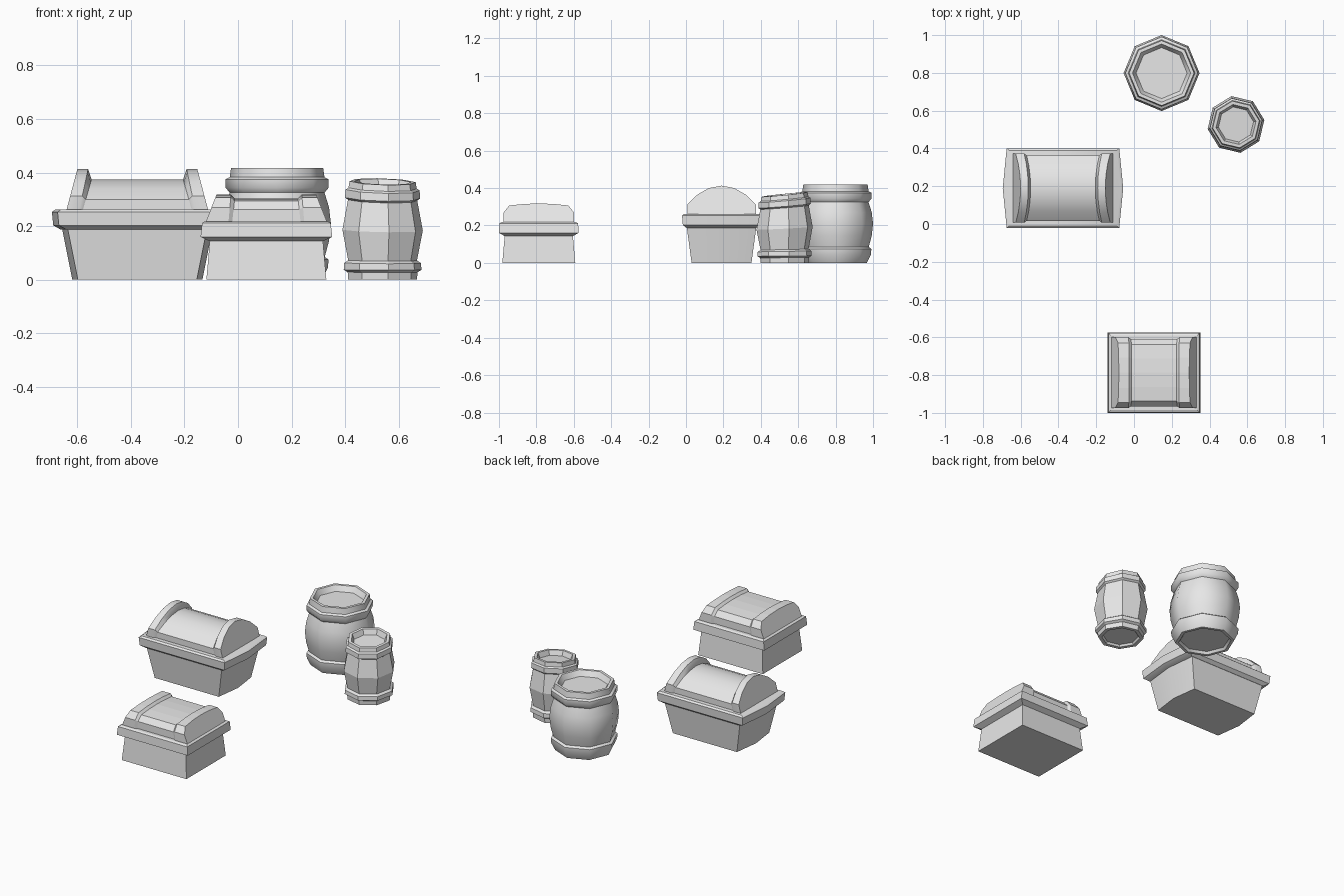
import bpy, bmesh, math

if "Cube" in bpy.data.objects:
    bpy.data.objects.remove(bpy.data.objects["Cube"])

grey = bpy.data.materials.new("plain_grey")
grey.use_nodes = True
grey.diffuse_color = (0.8, 0.8, 0.8, 1)
grey.node_tree.nodes["Principled BSDF"].inputs["Base Color"].default_value = (0.8, 0.8, 0.8, 1)


def loft(name, rings, location, smooth_angle=0):
    """Skin a stack of equal-sized rings and cap both ends."""
    bm = bmesh.new()
    loops = [[bm.verts.new(p) for p in ring] for ring in rings]
    count = len(loops[0])
    for a, b in zip(loops, loops[1:]):
        for i in range(count):
            j = (i + 1) % count
            bm.faces.new((a[i], a[j], b[j], b[i]))
    bm.faces.new(loops[0][::-1])
    bm.faces.new(loops[-1])
    bmesh.ops.recalc_face_normals(bm, faces=bm.faces)
    mesh = bpy.data.meshes.new(name)
    bm.to_mesh(mesh)
    bm.free()
    mesh.materials.append(grey)
    obj = bpy.data.objects.new(name, mesh)
    obj.location = location
    bpy.context.collection.objects.link(obj)
    if smooth_angle:
        bpy.ops.object.select_all(action='DESELECT')
        obj.select_set(True)
        bpy.context.view_layer.objects.active = obj
        bpy.ops.object.shade_smooth_by_angle(angle=math.radians(smooth_angle))
    return obj


def footprint(hx, hy, z, bulge):
    """Rectangle whose two ends are pushed out at the middle."""
    return [(-hx, -hy, z), (hx, -hy, z), (hx + bulge, 0, z),
            (hx, hy, z), (-hx, hy, z), (-hx - bulge, 0, z)]


def chest(name, location, body, rim, bulge, half_arch, outer, inner, panel, smooth_angle):
    loft(name + "_body", [footprint(*r, bulge) for r in body], location, smooth_angle)
    loft(name + "_rim", [footprint(*r, bulge) for r in rim], location, smooth_angle)

    # Lid outline across the depth, mirrored about the middle
    arch = [(-y, z) for y, z in half_arch] + [(y, z) for y, z in half_arch[-2::-1]]
    low, high = half_arch[0][1], half_arch[-1][1]

    def lean(span, z):
        return span[0] + (span[1] - span[0]) * (z - low) / (high - low)

    # Raised arches at both ends of the lid, leaning inwards
    panel_x, panel_y, panel_z = panel
    shrink = (panel_z - low) / (high - low)
    for side, word in ((1, "left"), (-1, "right")):
        rings = [[(side * lean(outer, z), y, z) for y, z in arch],
                 [(side * lean(inner, z), y, z) for y, z in arch],
                 [(side * (lean(inner, z) - inner[1] + panel_x), y * panel_y,
                   low + (z - low) * shrink) for y, z in arch]]
        loft(f"{name}_{word}_lid_arch", rings, location, smooth_angle)

    # Lower panel between the arches
    rings = [[(s * lean(inner, z), y * panel_y, low + (z - low) * shrink)
              for y, z in arch] for s in (-1, 1)]
    loft(name + "_lid_panel", rings, location, smooth_angle)


def barrel(name, location, profile, turn, tilt=(0, 0), smooth_angle=0):
    """Eight-sided barrel; tilt slants the top rim along x and y."""
    top = max(z for r, z in profile)
    rings = []
    for r, z in profile:
        ring = []
        for i in range(8):
            a = turn + i * math.tau / 8
            x, y = r * math.cos(a), r * math.sin(a)
            ring.append((x, y, z + (tilt[0] * x + tilt[1] * y) * z / top))
        rings.append(ring)
    loft(name, rings, location, smooth_angle)


# Large chest with a rounded lid
chest("large_chest", (-0.376, 0.19, 0),
      body=[(0.222, 0.16, 0), (0.262, 0.187, 0.2)],
      rim=[(0.265, 0.187, 0.187), (0.293, 0.207, 0.203),
           (0.298, 0.211, 0.253), (0.285, 0.2, 0.262)],
      bulge=0.021,
      half_arch=[(0.183, 0.255), (0.183, 0.313), (0.128, 0.366), (0.068, 0.4), (0, 0.413)],
      outer=(0.266, 0.224), inner=(0.218, 0.184),
      panel=(0.171, 0.95, 0.375), smooth_angle=38)

# Small chest with a flatter lid
chest("small_chest", (0.106, -0.787, 0),
      body=[(0.224, 0.195, 0), (0.21, 0.181, 0.16)],
      rim=[(0.21, 0.181, 0.143), (0.246, 0.213, 0.16),
           (0.24, 0.21, 0.212), (0.23, 0.198, 0.218)],
      bulge=0,
      half_arch=[(0.188, 0.212), (0.188, 0.27), (0.158, 0.307), (0.08, 0.315), (0, 0.318)],
      outer=(0.228, 0.186), inner=(0.142, 0.132),
      panel=(0.118, 0.95, 0.304), smooth_angle=0)

# Large smooth barrel, from the sunken base up to the sunken top
barrel("large_barrel", (0.146, 0.799, 0),
       [(0.14, 0.015), (0.15, 0), (0.168, 0), (0.19, 0.045), (0.192, 0.075),
        (0.178, 0.085), (0.194, 0.145), (0.201, 0.21), (0.194, 0.27),
        (0.177, 0.325), (0.192, 0.343), (0.192, 0.375), (0.177, 0.383),
        (0.172, 0.418), (0.154, 0.418), (0.135, 0.385)],
       turn=0, smooth_angle=47)

# Small faceted barrel with a crooked top
barrel("small_barrel", (0.54, 0.527, 0),
       [(0.1, 0.012), (0.108, 0), (0.13, 0), (0.132, 0.028), (0.147, 0.037),
        (0.145, 0.062), (0.13, 0.072), (0.152, 0.185), (0.131, 0.297),
        (0.142, 0.305), (0.14, 0.335), (0.129, 0.342), (0.125, 0.366),
        (0.107, 0.366), (0.094, 0.335)],
       turn=math.radians(9), tilt=(-0.03, 0.1))
